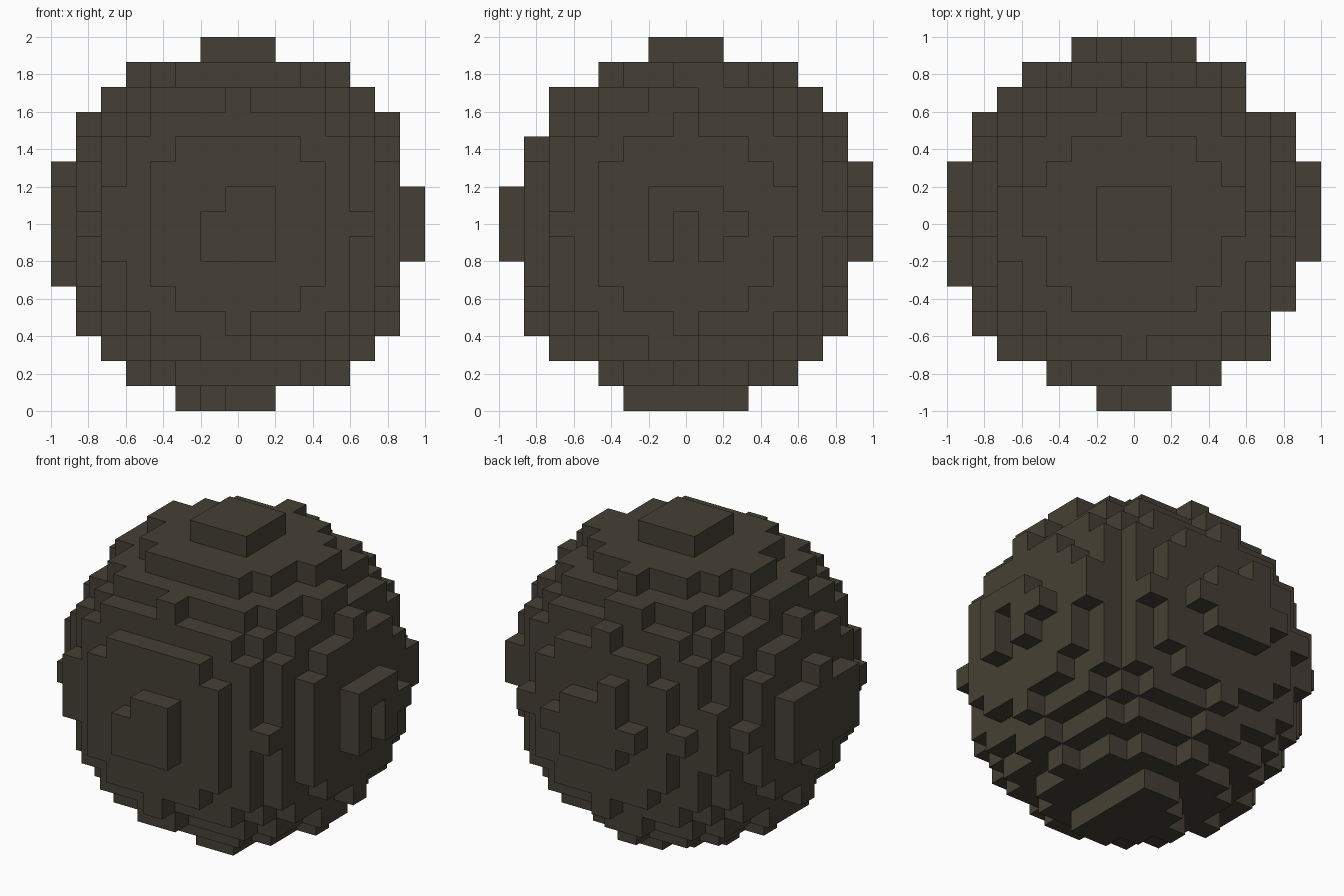
import bpy
import bmesh
from mathutils import Vector

cube = bpy.data.objects.get("Cube")
if cube:
    bpy.data.objects.remove(cube, do_unlink=True)

SPAN = 15                 # blocks across the ball
REACH = SPAN // 2
BLOCK = 2 / SPAN
RADIUS_SQUARED = 52

# Blocks worn away from the even ball
missing = {
    (-1, -7, 1), (7, 0, 0), (7, 0, -1),
    (0, -4, 6), (0, -4, -6), (0, -6, 4), (6, -4, 0), (4, -6, 0), (-4, -6, 0),
    (5, 5, 0), (1, -5, -5), (1, 5, 5), (1, 5, -5),
}
for side in (-1, 1):
    missing |= {(5, 5, side), (5, -5, side), (side, -5, 5), (5, 1, side * 5)}

# Extra blocks standing out from the even ball
extra = {(7, 2, 0), (-1, 7, 2), (6, 4, 1), (-2, 0, -7)}
for side in (-1, 1):
    extra |= {(side * 2, 7, 0), (side * 4, 1, 6), (-7, 0, side * 2)}
    extra |= {(-7, side * 2, z) for z in (-1, 0, 1)}
    extra |= {(x, side * 2, -7) for x in (0, 1)}

steps = range(-REACH, REACH + 1)
blocks = {(x, y, z) for x in steps for y in steps for z in steps
          if x * x + y * y + z * z <= RADIUS_SQUARED}
blocks = (blocks - missing) | extra


def add_side(bm, corners, block, axis, sign):
    """Add the square side of a block that faces along one axis."""
    normal, u, v = Vector(), Vector(), Vector()
    normal[axis] = sign
    u[(axis + 1) % 3] = sign
    v[(axis + 2) % 3] = 1
    ring = []
    for a, b in ((-1, -1), (1, -1), (1, 1), (-1, 1)):
        point = Vector(block) + (normal + u * a + v * b) / 2
        key = tuple(round(c * 2) for c in point)
        if key not in corners:
            corners[key] = bm.verts.new(point * BLOCK + Vector((0, 0, 1)))
        ring.append(corners[key])
    bm.faces.new(ring)


# Outer skin of the block ball
bm = bmesh.new()
corners = {}
for block in sorted(blocks):
    for axis in range(3):
        for sign in (-1, 1):
            neighbour = list(block)
            neighbour[axis] += sign
            if tuple(neighbour) not in blocks:
                add_side(bm, corners, block, axis, sign)

mesh = bpy.data.meshes.new("block_ball")
bm.to_mesh(mesh)
bm.free()

# Dark stone colour
stone = bpy.data.materials.new("dark_stone")
stone.use_nodes = True
colour = (0.06, 0.051, 0.035, 1)
stone.diffuse_color = colour
stone.node_tree.nodes["Principled BSDF"].inputs["Base Color"].default_value = colour
mesh.materials.append(stone)

ball = bpy.data.objects.new("block_ball", mesh)
bpy.context.collection.objects.link(ball)
